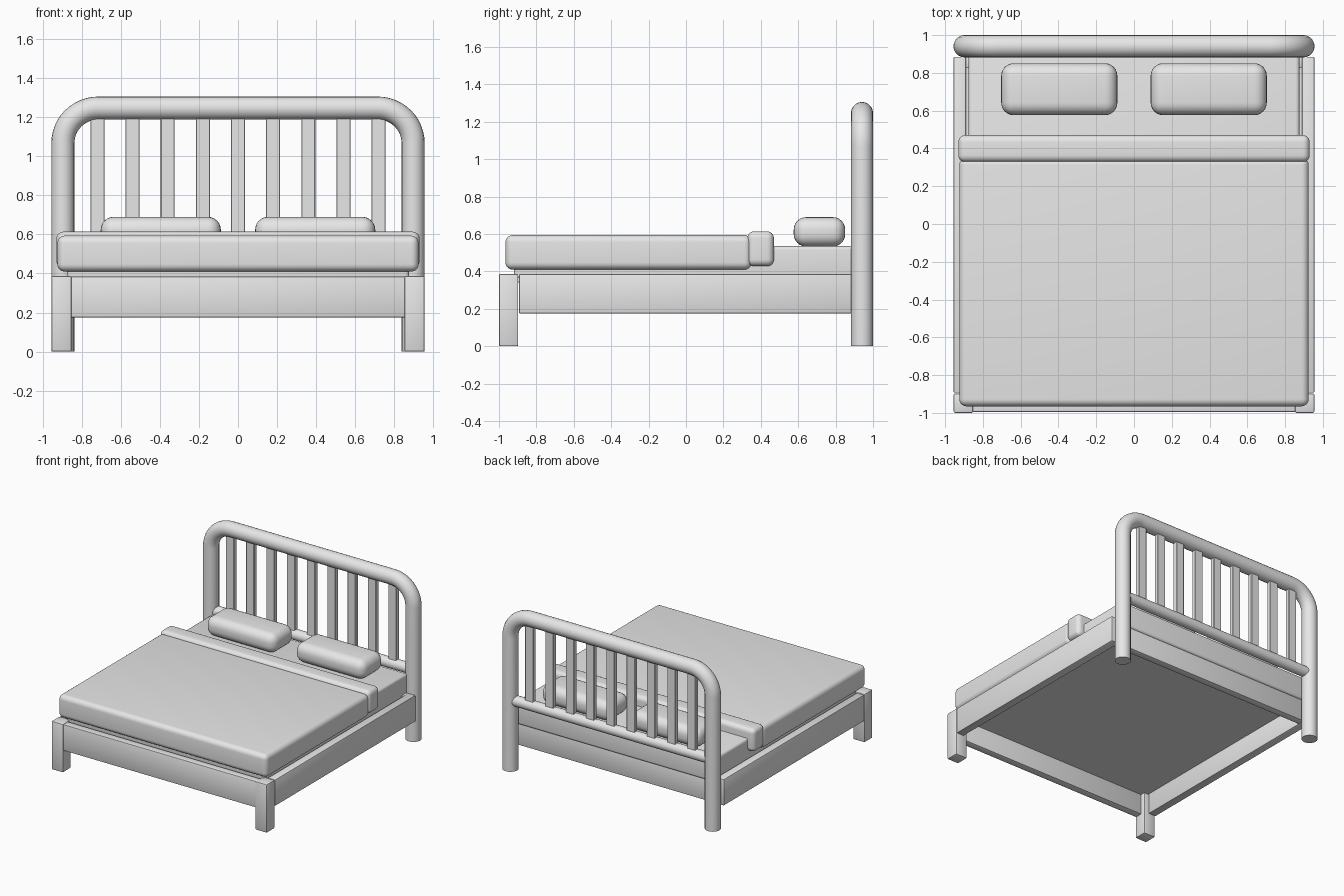
import bpy, bmesh, math

if "Cube" in bpy.data.objects:
    bpy.data.objects.remove(bpy.data.objects["Cube"])

grey = bpy.data.materials.new("light grey")
grey.diffuse_color = (0.8, 0.8, 0.8, 1)
grey.use_nodes = True
grey.node_tree.nodes["Principled BSDF"].inputs["Base Color"].default_value = grey.diffuse_color


def add(name, mesh, angle=35):
    ob = bpy.data.objects.new(name, mesh)
    bpy.context.collection.objects.link(ob)
    mesh.materials.clear()
    mesh.materials.append(grey)
    bpy.ops.object.select_all(action='DESELECT')
    bpy.context.view_layer.objects.active = ob
    ob.select_set(True)
    bpy.ops.object.shade_smooth_by_angle(angle=math.radians(angle))
    return ob


def box(name, x, y, z, bevel=0.006, segs=2):
    """Box from (min, max) ranges with rounded edges."""
    bm = bmesh.new()
    bmesh.ops.create_cube(bm, size=1)
    for v in bm.verts:
        for i, (a, b) in enumerate((x, y, z)):
            v.co[i] = (a + b) / 2 + v.co[i] * (b - a)
    bmesh.ops.bevel(bm, geom=bm.edges[:], offset=bevel, segments=segs,
                    profile=0.5, affect='EDGES', clamp_overlap=True)
    me = bpy.data.meshes.new(name)
    bm.to_mesh(me)
    bm.free()
    return add(name, me)


def tube(name, pts, radius):
    """Round tube along a path with flat caps."""
    cu = bpy.data.curves.new(name + "_path", 'CURVE')
    cu.dimensions = '3D'
    cu.bevel_depth = radius
    cu.bevel_resolution = 8
    cu.use_fill_caps = True
    sp = cu.splines.new('POLY')
    sp.points.add(len(pts) - 1)
    for p, c in zip(sp.points, pts):
        p.co = (*c, 1)
    tmp = bpy.data.objects.new(name + "_tmp", cu)
    bpy.context.collection.objects.link(tmp)
    dg = bpy.context.evaluated_depsgraph_get()
    me = bpy.data.meshes.new_from_object(tmp.evaluated_get(dg))
    bpy.data.objects.remove(tmp)
    bm = bmesh.new()
    bm.from_mesh(me)
    bmesh.ops.remove_doubles(bm, verts=bm.verts[:], dist=1e-5)
    bmesh.ops.recalc_face_normals(bm, faces=bm.faces[:])
    bm.to_mesh(me)
    bm.free()
    return add(name, me)


# headboard: bent tube, lower rail and slats
HY, R, HX, HZ, C = 0.941, 0.059, 0.897, 1.247, 0.18
half = [(HX, HY, 0)]
for i in range(13):
    a = math.pi / 2 * i / 12
    half.append((HX - C + C * math.cos(a), HY, HZ - C + C * math.sin(a)))
tube("headboard_tube", half + [(-x, y, z) for x, y, z in reversed(half)], R)
tube("headboard_lower_rail", [(-HX, HY, 0.555), (HX, HY, 0.555)], 0.042)
for i in range(9):
    x = -0.72 + 0.18 * i
    box(f"headboard_slat_{i + 1}", (x - 0.036, x + 0.036),
        (HY - 0.018, HY + 0.018), (0.555, 1.24), 0.003, 1)

# frame, front legs and pillows, mirrored left and right
for side, s in (("left", -1), ("right", 1)):
    def mx(a, b):
        return tuple(sorted((s * a, s * b)))
    box(f"front_leg_{side}", mx(0.852, 0.955), (-1, -0.897), (0, 0.387), 0.008)
    box(f"side_rail_{side}", mx(0.889, 0.955), (-0.893, 0.885), (0.175, 0.385))
    box(f"pillow_{side}", mx(0.088, 0.703), (0.576, 0.851), (0.533, 0.69), 0.066, 6)
box("front_rail", (-0.855, 0.855), (-0.995, -0.934), (0.175, 0.385))
box("rear_rail", (-0.892, 0.892), (0.825, 0.885), (0.175, 0.385))
box("base_panel", (-0.9, 0.9), (-0.94, 0.83), (0.34, 0.37), 0.003, 1)

# bedding
box("mattress", (-0.876, 0.876), (-0.92, 0.9), (0.345, 0.535), 0.02, 4)
box("blanket", (-0.925, 0.925), (-0.965, 0.35), (0.41, 0.594), 0.038, 6)
box("blanket_fold", (-0.93, 0.93), (0.328, 0.47), (0.428, 0.614), 0.036, 6)
